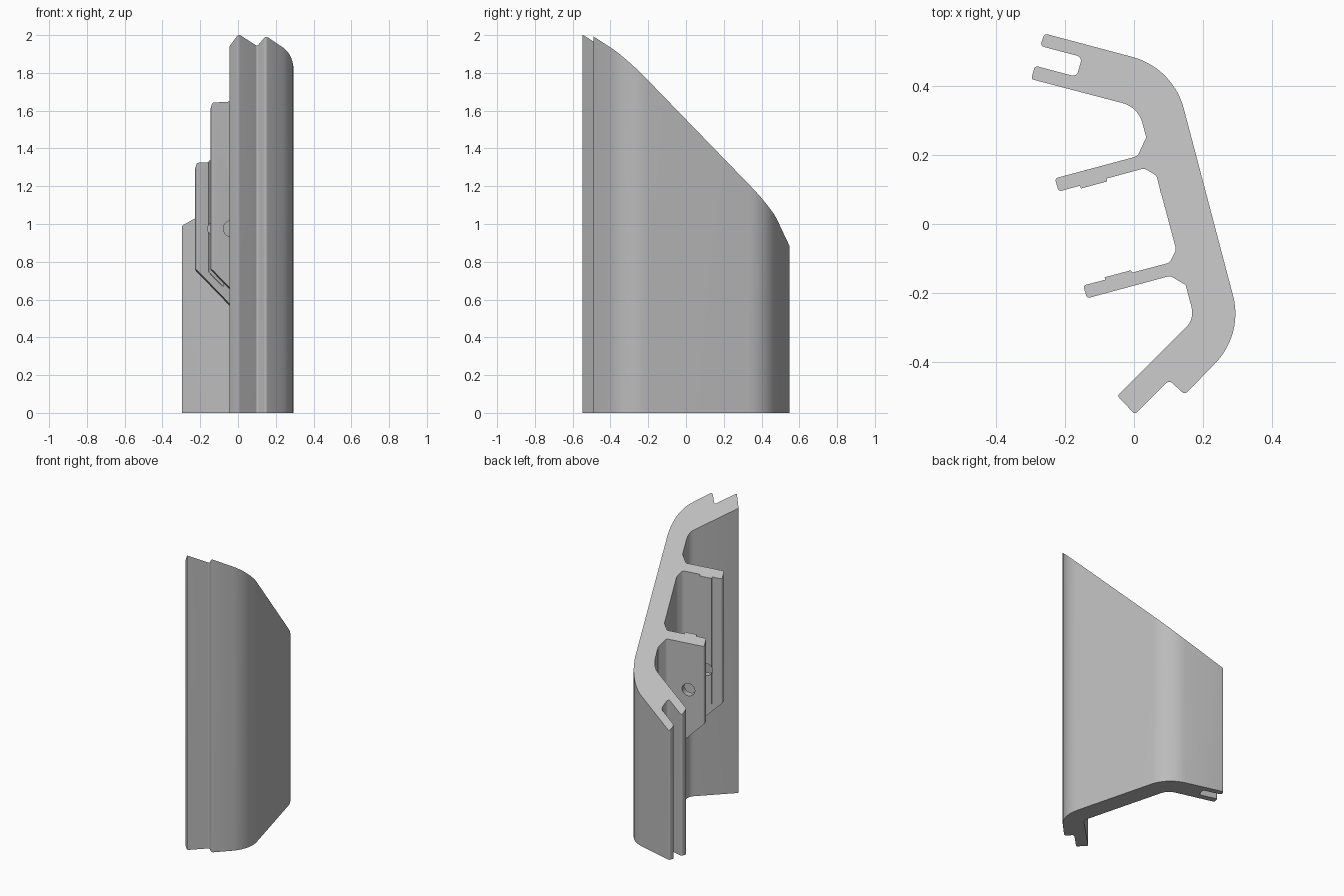
import bpy, bmesh, math
from mathutils import Vector, Matrix

if "Cube" in bpy.data.objects:
    bpy.data.objects.remove(bpy.data.objects["Cube"])

TILT = math.radians(15)
U = Vector((math.cos(TILT), math.sin(TILT), 0))      # direction along the fins
V = Vector((-math.sin(TILT), math.cos(TILT), 0))     # direction across the fins

grey = bpy.data.materials.new("light_grey")
grey.diffuse_color = (0.5, 0.5, 0.5, 1)
grey.use_nodes = True
grey.node_tree.nodes["Principled BSDF"].inputs["Base Color"].default_value = grey.diffuse_color


def rounded(corners):
    """Turn (x, y, radius) corners into an outline with arcs."""
    out = []
    n = len(corners)
    for i, (x, y, r) in enumerate(corners):
        p = Vector((x, y))
        if r == 0:
            out.append(p)
            continue
        a = (Vector(corners[i - 1][:2]) - p).normalized()
        b = (Vector(corners[(i + 1) % n][:2]) - p).normalized()
        half = a.angle(b) / 2
        centre = p + (a + b).normalized() * r / math.sin(half)
        start = p + a * r / math.tan(half) - centre
        turn = start.angle_signed(p + b * r / math.tan(half) - centre)
        steps = 14 if r > 0.1 else 7 if r > 0.03 else 4
        for k in range(steps + 1):
            t = -turn * k / steps
            out.append(centre + Matrix.Rotation(t, 2) @ start)
    return out


def cut(bm, point, normal):
    """Remove everything on the normal's side and cap the cut."""
    res = bmesh.ops.bisect_plane(bm, geom=bm.verts[:] + bm.edges[:] + bm.faces[:],
                                 plane_co=point, plane_no=normal, clear_outer=True)
    edges = [g for g in res["geom_cut"] if isinstance(g, bmesh.types.BMEdge)]
    bmesh.ops.contextual_create(bm, geom=edges)


def prism(name, outline, z0, z1, level=None):
    """Extrude an outline; level trims the underside with a 45 degree slope."""
    bm = bmesh.new()
    face = bm.faces.new([bm.verts.new((p[0], p[1], z0)) for p in outline])
    ext = bmesh.ops.extrude_face_region(bm, geom=[face])
    bmesh.ops.translate(bm, vec=(0, 0, z1 - z0),
                        verts=[g for g in ext["geom"] if isinstance(g, bmesh.types.BMVert)])
    if level is not None:
        cut(bm, Vector((0, 0, level)), -(U + Vector((0, 0, 1))).normalized())
    bmesh.ops.recalc_face_normals(bm, faces=bm.faces)
    mesh = bpy.data.meshes.new(name)
    bm.to_mesh(mesh)
    bm.free()
    mesh.materials.append(grey)
    ob = bpy.data.objects.new(name, mesh)
    bpy.context.collection.objects.link(ob)
    return ob


def combine(target, other, operation):
    mod = target.modifiers.new(operation, 'BOOLEAN')
    mod.operation, mod.solver, mod.object = operation, 'EXACT', other
    bpy.context.view_layer.objects.active = target
    bpy.ops.object.modifier_apply(modifier=mod.name)
    bpy.data.objects.remove(other)


# main bent wall, with the slotted back leg and the notched front leg
wall = prism("bent_wall", rounded([
    (-0.259, 0.551, .01), (0.113, 0.452, .21), (0.316, -0.319, .205),
    (0.147, -0.494, .012), (0.102, -0.452, .012), (0.003, -0.551, .008),
    (-0.048, -0.497, .008), (0.1755, -0.2745, .06), (0.012, 0.338, .08),
    (-0.297, 0.419, .005), (-0.287, 0.458, .01), (-0.166, 0.426, .015),
    (-0.150, 0.483, .015), (-0.271, 0.515, .01)]), 0, 2.5)

# two fins with flared roots and sloping undersides
fins = {
    "back_fin": [(-0.229, 0.132, .008), (-0.218, 0.094, .008), (0.03, 0.161, .02),
                 (0.068, 0.138, .02), (0.077, 0.09, 0), (0.11, 0.09, 0), (0.08, 0.25, 0),
                 (0.035, 0.25, 0), (0.01, 0.196, .02)],
    "front_fin": [(-0.147, -0.178, .008), (-0.136, -0.215, .008), (0.105, -0.15, .02),
                  (0.152, -0.178, .02), (0.165, -0.235, 0), (0.2, -0.235, 0), (0.16, -0.05, 0),
                  (0.1155, -0.05, 0), (0.122, -0.074, .02), (0.103, -0.112, .02)],
}
for name, corners in fins.items():
    combine(wall, prism(name, rounded(corners), 0.1, 2.4, 0.571), 'UNION')

# thin raised pads on the facing sides of the fins
for name, v0, v1 in (("back_pad", 0.139, 0.157), ("front_pad", -0.145, -0.127)):
    outline = [U * u + V * v for u, v in ((-0.122, v0), (-0.043, v0), (-0.043, v1), (-0.122, v1))]
    combine(wall, prism(name, outline, 0.2, 2.3, 0.624), 'UNION')

# one drilled hole through both fins
bpy.ops.mesh.primitive_cylinder_add(vertices=32, radius=0.042, depth=0.56)
drill = bpy.context.object
drill.matrix_world = (Matrix.Translation(U * -0.084 + Vector((0, 0, 0.975)))
                      @ V.to_track_quat('Z', 'Y').to_matrix().to_4x4())
drill.hide_render = True
bpy.context.view_layer.update()
combine(wall, drill, 'DIFFERENCE')

# slanted top, trimmed with a large block whose underside is z = 1.483 + .312x - .949y
block = prism("top_cutter", [(-1, -1), (1, -1), (1, 1), (-1, 1)], 0, 4)
for v in block.data.vertices:
    v.co.z += 1.481 + 0.312 * v.co.x - 0.949 * v.co.y
block.hide_render = True
combine(wall, block, 'DIFFERENCE')

# one clean material and smooth curves with sharp edges
wall.name = "bent_wall_with_fins"
wall.data.materials.clear()
wall.data.materials.append(grey)
for p in wall.data.polygons:
    p.material_index = 0
bpy.ops.object.select_all(action='DESELECT')
wall.select_set(True)
bpy.context.view_layer.objects.active = wall
bpy.ops.object.shade_smooth_by_angle(angle=math.radians(25))
